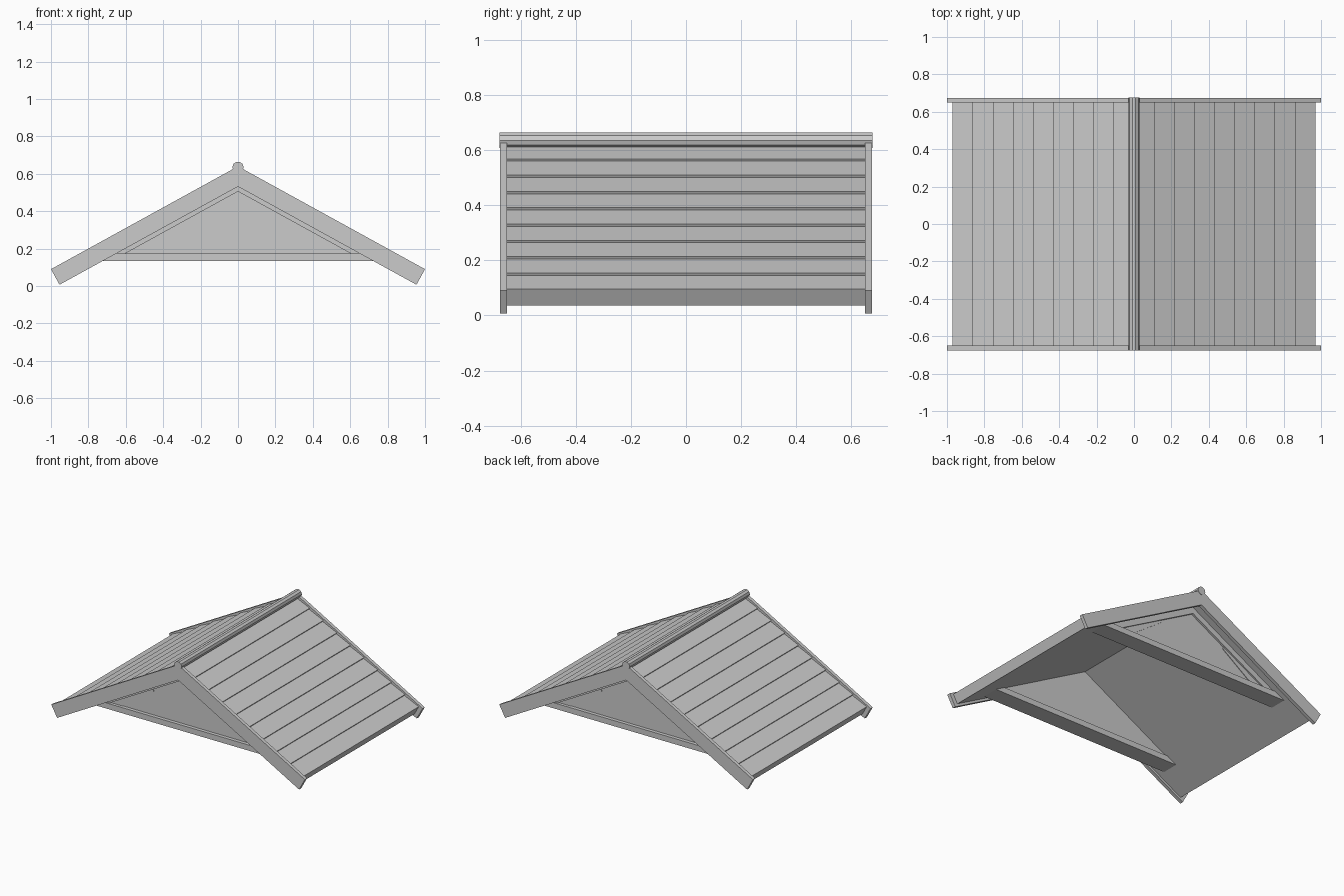
import bpy, bmesh, math
from mathutils import Vector

cube = bpy.data.objects.get("Cube")
if cube:
    bpy.data.objects.remove(cube)

grey = bpy.data.materials.new("light grey")
grey.use_nodes = True
colour = (0.6, 0.6, 0.6, 1)
grey.diffuse_color = colour
grey.node_tree.nodes["Principled BSDF"].inputs["Base Color"].default_value = colour

APEX = 0.64
PITCH = math.atan(0.55)
C, S, T = math.cos(PITCH), math.sin(PITCH), math.tan(PITCH)


def slope(run, depth):
    """Point run along the slope from the apex, depth below its surface."""
    return run * C - depth * S, APEX - run * S - depth * C


def ridge_point(depth):
    return 0, APEX - depth / C


def under(depth, z):
    """Point at height z on the line depth below the slope."""
    return (APEX - depth / C - z) / T, z


def prism(name, profile, y0, y1, side=1):
    """Extrude an x-z profile from y0 to y1, mirrored when side is -1."""
    bm = bmesh.new()
    verts = [bm.verts.new((x * side, y0, z)) for x, z in profile]
    face = bm.faces.new(verts)
    moved = bmesh.ops.extrude_face_region(bm, geom=[face])["geom"]
    bmesh.ops.translate(bm, vec=Vector((0, y1 - y0, 0)),
                        verts=[v for v in moved if isinstance(v, bmesh.types.BMVert)])
    bmesh.ops.recalc_face_normals(bm, faces=bm.faces)
    mesh = bpy.data.meshes.new(name)
    bm.to_mesh(mesh)
    bm.free()
    mesh.materials.append(grey)
    obj = bpy.data.objects.new(name, mesh)
    bpy.context.collection.objects.link(obj)
    return obj


# Lapped planks: each lower edge stands proud of the next plank
END, PLANK, HIGH, LOW, UNDERSIDE = 1.1126, 0.1227, 0.01, 0.02, 0.0785
planks = [ridge_point(LOW)]
for i in range(8, 0, -1):
    run = END - i * PLANK
    planks += [slope(run, HIGH), slope(run, LOW)]
planks += [slope(END, HIGH), slope(END, UNDERSIDE), ridge_point(UNDERSIDE)]

# Bargeboards at both ends of each slope
BOARD = 0.095
barge = [ridge_point(0), slope(1 / C, 0), slope(1 / C, BOARD), ridge_point(BOARD)]

for side, word in ((1, "left"), (-1, "right")):
    prism(f"{word}_roof_planks", planks, -0.65, 0.65, side)
    for end, label in ((-1, "front"), (1, "back")):
        prism(f"{label}_{word}_bargeboard", barge, end * 0.65, end * 0.675, side)

# Ridge pole
pole = [(0.03 * math.cos(a * math.tau / 10), 0.635 + 0.03 * math.sin(a * math.tau / 10))
        for a in range(10)]
prism("ridge_pole", pole, -0.677, 0.677)

# Gable walls with a tie beam and sloping trim
BASE, TOP = 0.135, 0.175


def both(points):
    return points + [(-x, z) for x, z in reversed(points) if x]


wall = both([ridge_point(UNDERSIDE), under(UNDERSIDE, BASE + 0.01)])
beam = both([under(UNDERSIDE, TOP), under(UNDERSIDE, BASE)])
trim = [ridge_point(UNDERSIDE), under(UNDERSIDE, TOP),
        under(0.118, TOP), ridge_point(0.118)]
inner_trim = [under(0.118, 0.36), under(0.118, TOP), (0.5, TOP), (0.26, 0.345)]
for end, label in ((-1, "front"), (1, "back")):
    prism(f"{label}_gable_wall", wall, end * 0.49, end * 0.575)
    prism(f"{label}_tie_beam", beam, end * 0.48, end * 0.6)
    for side, word in ((1, "left"), (-1, "right")):
        prism(f"{label}_{word}_gable_trim", trim, end * 0.57, end * 0.59, side)
        prism(f"{label}_{word}_inner_trim", inner_trim, end * 0.57, end * 0.579, side)
